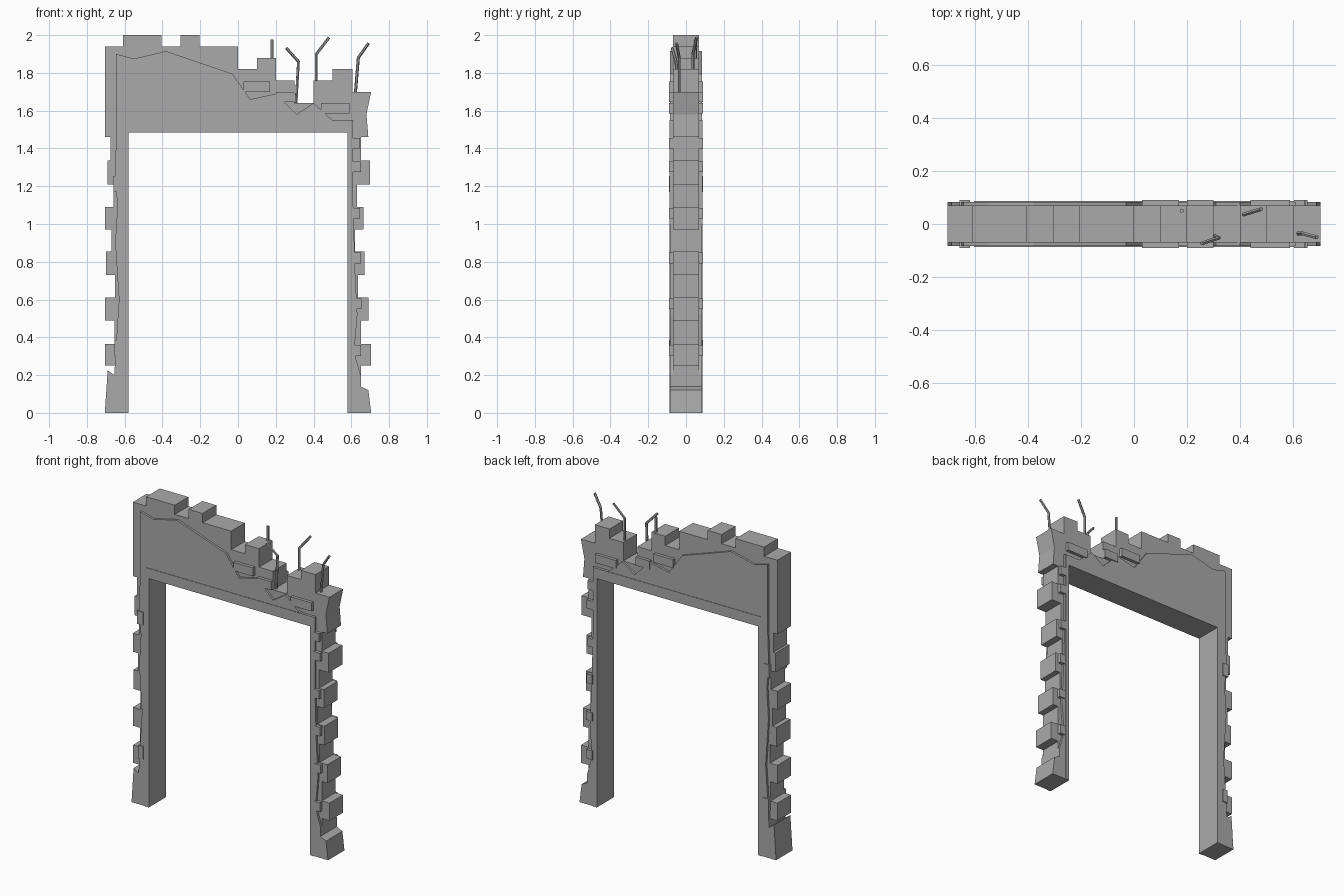
import bpy, bmesh
from mathutils import Vector

grey = bpy.data.materials.new("concrete grey")
grey.diffuse_color = (0.4, 0.4, 0.4, 1)


def finish(name, bm):
    bmesh.ops.recalc_face_normals(bm, faces=bm.faces)
    me = bpy.data.meshes.new(name)
    bm.to_mesh(me)
    bm.free()
    me.materials.append(grey)
    ob = bpy.data.objects.new(name, me)
    bpy.context.collection.objects.link(ob)
    return ob


def add_prism(bm, pts, depth):
    """Extrude an x-z outline symmetrically in y."""
    f = bm.faces.new([bm.verts.new((x, -depth, z)) for x, z in pts])
    r = bmesh.ops.extrude_face_region(bm, geom=[f])
    vs = [v for v in r["geom"] if isinstance(v, bmesh.types.BMVert)]
    bmesh.ops.translate(bm, verts=vs, vec=(0, 2 * depth, 0))


def add_rect(bm, x0, x1, z0, z1, depth):
    add_prism(bm, [(x0, z0), (x1, z0), (x1, z1), (x0, z1)], depth)


# Plaster coat: doorway-shaped slab with a broken outer edge
bm = bmesh.new()
left = [(-0.705, 0), (-0.69, 0.225), (-0.655, 0.2), (-0.64, 0.45), (-0.63, 0.6),
        (-0.65, 0.9), (-0.638, 1.1), (-0.652, 1.25), (-0.645, 1.45)]
top = [(-0.645, 1.9), (-0.55, 1.875), (-0.38, 1.915), (-0.03, 1.795), (0.065, 1.66),
       (0.2, 1.69), (0.31, 1.58), (0.4, 1.64), (0.5, 1.55), (0.61, 1.55)]
right = [(0.61, 1.1), (0.62, 0.75), (0.632, 0.52), (0.615, 0.32), (0.65, 0.2),
         (0.65, 0.14), (0.69, 0.12), (0.705, 0)]
opening = [(0.58, 0), (0.58, 1.485), (-0.58, 1.485), (-0.58, 0)]
add_prism(bm, left + top + right + opening, 0.084)
finish("plaster_coat", bm)

# Frame strip round the opening, slightly proud of the plaster
bm = bmesh.new()
add_prism(bm, [(-0.605, 0), (-0.605, 1.55), (0.605, 1.55), (0.605, 0), (0.579, 0),
               (0.579, 1.484), (-0.579, 1.484), (-0.579, 0)], 0.087)
finish("opening_frame", bm)

# Brick core over the lintel, with the stepped broken top
bm = bmesh.new()
steps = [(-0.705, 1.94), (-0.61, 2.0), (-0.405, 1.94), (-0.305, 2.0), (-0.205, 1.94),
         (0.0, 1.82), (0.1, 1.88), (0.2, 1.76), (0.3, 1.64), (0.4, 1.76), (0.5, 1.82),
         (0.605, 1.70)]
outline = [(-0.705, 1.46), (-0.6, 1.46), (-0.6, 1.5), (0.6, 1.5), (0.6, 1.46),
           (0.69, 1.46), (0.68, 1.58), (0.705, 1.70)]
stair = []
for i, (x, z) in enumerate(steps):
    x1 = steps[i + 1][0] if i + 1 < len(steps) else None
    stair.append((x, z))
    if x1 is not None:
        stair.append((x1, z))
add_prism(bm, outline + stair[::-1], 0.07)
finish("brick_lintel_core", bm)

# Toothed brick courses down both legs
rows = [0.13, 0.25, 0.365, 0.49, 0.61, 0.73, 0.855, 0.97, 1.09, 1.21, 1.335, 1.465]
ends = {"left": [0.65, 0.705, 0.655, 0.705, 0.652, 0.70, 0.67, 0.705, 0.66, 0.692, 0.675],
        "right": [0.65, 0.705, 0.65, 0.69, 0.635, 0.67, 0.62, 0.665, 0.63, 0.70, 0.65]}
for side, s in (("left", -1), ("right", 1)):
    bm = bmesh.new()
    for i, e in enumerate(ends[side]):
        xs = sorted((s * 0.6, s * e))
        add_rect(bm, xs[0], xs[1], rows[i], rows[i + 1], 0.07)
    finish(side + "_brick_courses", bm)

# Single bricks standing proud of the exposed core
bm = bmesh.new()
for x0, x1, z0, z1 in [(0.03, 0.17, 1.70, 1.755), (0.2, 0.3, 1.645, 1.70),
                       (0.44, 0.59, 1.585, 1.64), (0.605, 0.645, 1.40, 1.455),
                       (0.605, 0.65, 1.275, 1.33), (0.605, 0.645, 1.03, 1.085),
                       (0.61, 0.65, 0.79, 0.85), (0.61, 0.655, 0.55, 0.605),
                       (0.61, 0.65, 0.30, 0.36), (-0.66, -0.62, 1.17, 1.255),
                       (-0.655, -0.62, 0.30, 0.385)]:
    add_rect(bm, x0, x1, z0, z1, 0.09)
finish("proud_bricks", bm)

# Bent reinforcing rods
rods = [[(0.18, 0.05, 1.8), (0.18, 0.05, 1.975)],
        [(0.305, -0.045, 1.6), (0.32, -0.052, 1.86), (0.257, -0.073, 1.93)],
        [(0.415, 0.036, 1.7), (0.415, 0.036, 1.9), (0.48, 0.056, 1.985)],
        [(0.618, -0.036, 1.65), (0.637, -0.036, 1.88), (0.69, -0.05, 1.955)]]
for n, path in enumerate(rods):
    bm = bmesh.new()
    for a, b in zip(path, path[1:]):
        a, b = Vector(a), Vector(b)
        d = b - a
        r = bmesh.ops.create_cone(bm, cap_ends=True, segments=6, radius1=0.008,
                                  radius2=0.008, depth=d.length + 0.004)
        m = d.to_track_quat('Z', 'Y').to_matrix().to_4x4()
        m.translation = (a + b) / 2
        bmesh.ops.transform(bm, matrix=m, verts=r["verts"])
    finish("rebar_%d" % (n + 1), bm)
